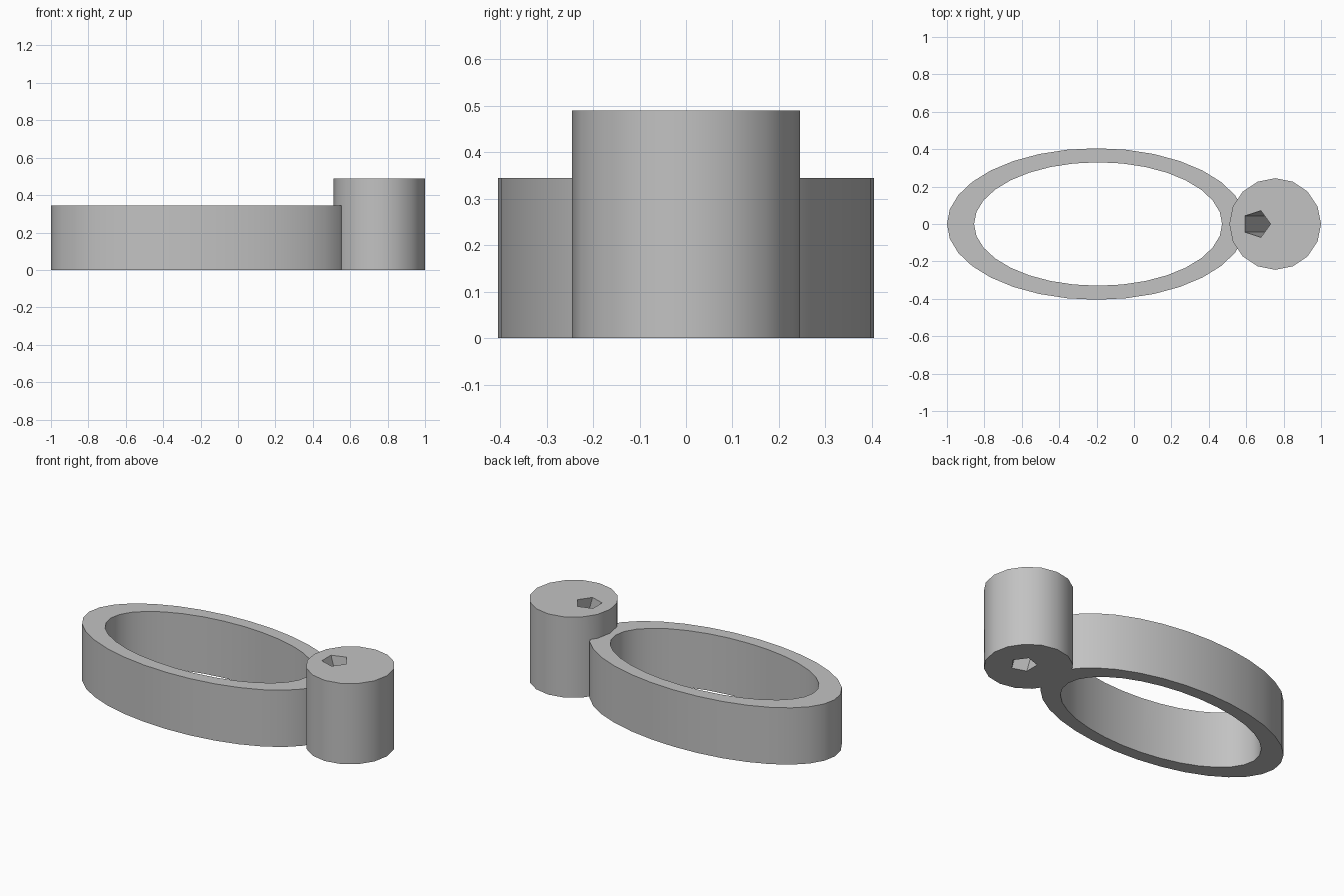
import bpy, bmesh
from math import cos, sin, tau

cube = bpy.data.objects.get("Cube")
if cube:
    bpy.data.objects.remove(cube, do_unlink=True)

grey = bpy.data.materials.new("plain grey")
grey.use_nodes = True
grey.diffuse_color = (0.54, 0.54, 0.54, 1)
grey.node_tree.nodes["Principled BSDF"].inputs["Base Color"].default_value = grey.diffuse_color


def prism(name, cx, rx, ry, sides, z0, z1, lean=0.0):
    """Elliptical prism; lean is the sideways x travel per unit of height."""
    bm = bmesh.new()
    rows = []
    for z in (z0, z1):
        rows.append([bm.verts.new((cx + lean * z + rx * cos(tau * i / sides),
                                   ry * sin(tau * i / sides), z)) for i in range(sides)])
    low, high = rows
    bm.faces.new(low[::-1])
    bm.faces.new(high)
    for i in range(sides):
        j = (i + 1) % sides
        bm.faces.new((low[i], low[j], high[j], high[i]))
    mesh = bpy.data.meshes.new(name)
    bm.to_mesh(mesh)
    bm.free()
    mesh.materials.append(grey)
    obj = bpy.data.objects.new(name, mesh)
    bpy.context.collection.objects.link(obj)
    return obj


def combine(target, other, operation):
    """Apply a boolean and discard the helper."""
    bpy.context.view_layer.objects.active = target
    mod = target.modifiers.new(operation.title(), 'BOOLEAN')
    mod.operation, mod.solver, mod.object = operation, 'EXACT', other
    bpy.ops.object.modifier_apply(modifier=mod.name)
    bpy.data.objects.remove(other, do_unlink=True)


# Oval ring with an open middle
body = prism("oval_ring_with_post", -0.2, 0.8, 0.405, 32, 0, 0.345)
combine(body, prism("ring_opening", -0.192, 0.663, 0.33, 32, -0.1, 0.6), 'DIFFERENCE')

# Round post joined to the ring's end
combine(body, prism("post", 0.755, 0.245, 0.245, 16, 0, 0.49), 'UNION')

# Slanted five-sided hole running through the post
combine(body, prism("slanted_hole", 0.79, 0.075, 0.075, 5, -0.1, 0.6, lean=-0.275), 'DIFFERENCE')

bpy.ops.object.select_all(action='DESELECT')
body.select_set(True)
bpy.context.view_layer.objects.active = body
bpy.ops.object.shade_smooth_by_angle(angle=0.52)
